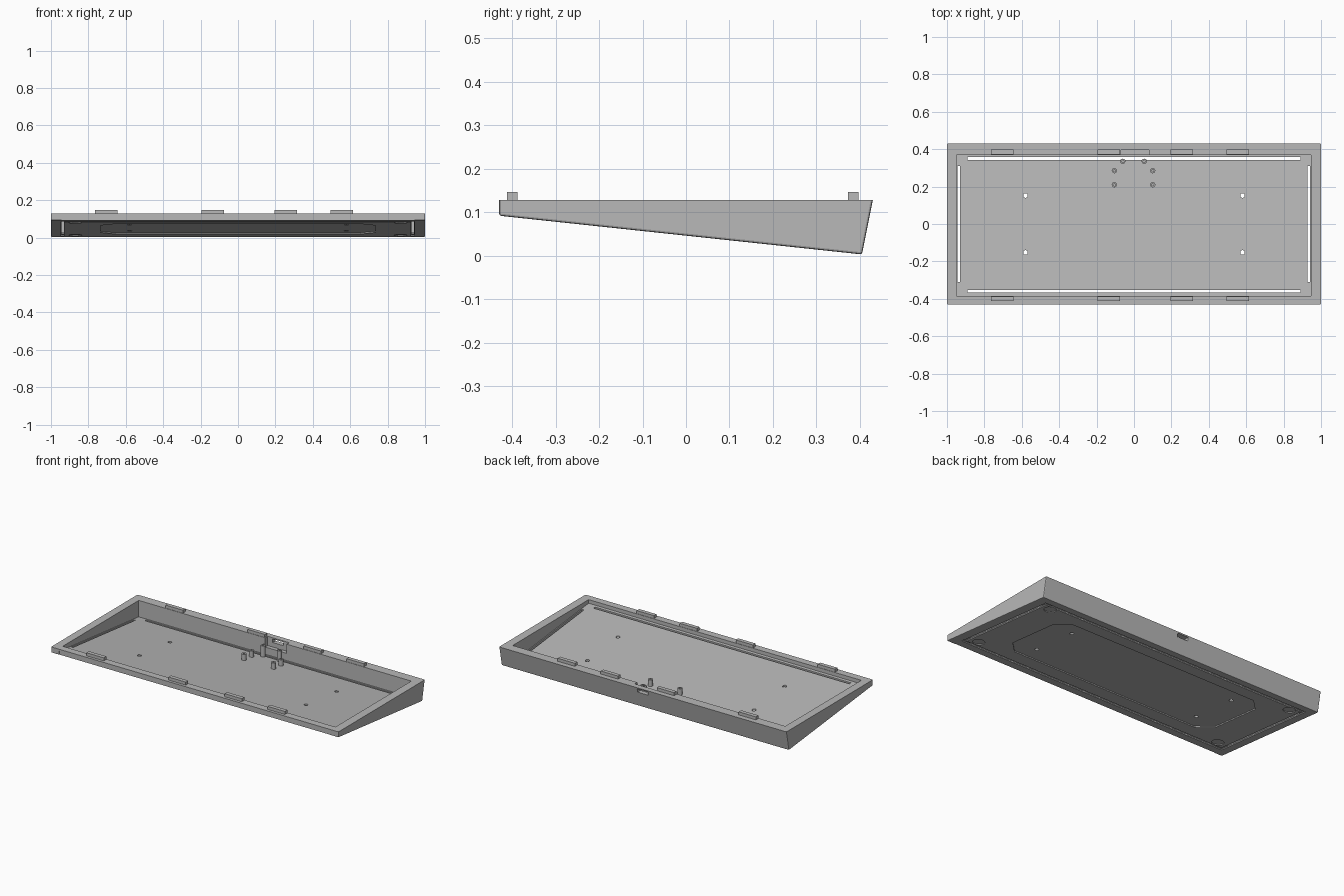
import bpy, bmesh, math

cube = bpy.data.objects.get("Cube")
if cube:
    bpy.data.objects.remove(cube, do_unlink=True)

grey = bpy.data.materials.new("mid_grey")
grey.use_nodes = True
colour = (0.48, 0.48, 0.48, 1)
grey.diffuse_color = colour
grey.node_tree.nodes["Principled BSDF"].inputs["Base Color"].default_value = colour

TOP = 0.128
FLOOR = 0.018


def under(y):
    """Height of the sloping underside at depth y."""
    return 0.092 - 0.1066 * (y + 0.43)


def flat(z):
    return lambda y: z


def slope(offset):
    return lambda y: under(y) + offset


def prism(name, outline, low, high):
    """Upright prism whose ends follow the height rules low and high."""
    bm = bmesh.new()
    a = [bm.verts.new((x, y, low(y))) for x, y in outline]
    b = [bm.verts.new((x, y, high(y))) for x, y in outline]
    bm.faces.new(a[::-1])
    bm.faces.new(b)
    n = len(a)
    for i in range(n):
        j = (i + 1) % n
        bm.faces.new((a[i], a[j], b[j], b[i]))
    bmesh.ops.recalc_face_normals(bm, faces=bm.faces)
    mesh = bpy.data.meshes.new(name)
    bm.to_mesh(mesh)
    bm.free()
    mesh.materials.append(grey)
    ob = bpy.data.objects.new(name, mesh)
    bpy.context.collection.objects.link(ob)
    return ob


def rect(x0, x1, y0, y1):
    return [(x0, y0), (x1, y0), (x1, y1), (x0, y1)]


def circle(x, y, r, n=24):
    return [(x + r * math.cos(math.tau * i / n), y + r * math.sin(math.tau * i / n))
            for i in range(n)]


def apply(ob, mod):
    bpy.context.view_layer.objects.active = ob
    bpy.ops.object.modifier_apply(modifier=mod.name)


def cut(ob, outline, low, high):
    cutter = prism("cutter", outline, low, high)
    cutter.hide_render = True
    mod = ob.modifiers.new("cut", "BOOLEAN")
    mod.operation = "DIFFERENCE"
    mod.solver = "EXACT"
    mod.object = cutter
    apply(ob, mod)
    bpy.data.objects.remove(cutter, do_unlink=True)


# Wedge body with a raked back wall and softened outer edges
body = prism("case_body", rect(-1, 1, -0.43, 0.43), slope(0), flat(TOP))
for v in body.data.vertices:
    if v.co.y > 0 and v.co.z < 0.1:
        v.co.y = 0.405
        v.co.z = under(0.405)
bm = bmesh.new()
bm.from_mesh(body.data)
edges = [e for e in bm.edges if any(v.co.z < TOP - 0.001 for v in e.verts)]
bmesh.ops.bevel(bm, geom=edges, offset=0.005, segments=2, profile=0.5, affect="EDGES")
bm.to_mesh(body.data)
bm.free()

# Open tray and port recess in the back wall
cut(body, rect(-0.95, 0.947, -0.385, 0.37), slope(FLOOR), flat(0.3))
cut(body, rect(-0.07, 0.08, 0.36, 0.395), flat(0.07), flat(0.3))
cut(body, rect(-0.035, 0.04, 0.38, 0.5), flat(0.098), flat(0.12))

# Shallow relief along the front wall
cut(body, rect(-0.945, 0.945, -0.5, -0.424), flat(0), flat(0.117))

# Groove around the underside
g = 0.009
for y in (-0.36, 0.35):
    cut(body, rect(-0.945, 0.945, y - g, y + g), slope(-0.1), slope(0.006))
for x in (-0.938, 0.934):
    cut(body, rect(x - g, x + g, -0.365, 0.355), slope(-0.1), slope(0.0061))

# Through slots along the four sides
for y in (-0.36, 0.35):
    cut(body, rect(-0.89, 0.89, y - 0.007, y + 0.007), slope(-0.1), slope(0.03))
for x in (-0.938, 0.934):
    cut(body, rect(x - 0.007, x + 0.007, -0.31, 0.31), slope(-0.1), slope(0.03))

# Chamfered recess under the middle
w, d, c = 0.735, 0.255, 0.08
octagon = [(-w + c, -d), (w - c, -d), (w, c - d), (w, d - c),
           (w - c, d), (c - w, d), (-w, d - c), (-w, c - d)]
cut(body, octagon, slope(-0.1), slope(0.007))

# Screw holes and foot recesses
for sx in (-1, 1):
    for sy in (-1, 1):
        cut(body, circle(0.58 * sx, 0.152 * sy, 0.012), slope(-0.1), slope(0.04))
        cut(body, circle(0.87 * sx, 0.31 * sy, 0.035), slope(-0.1), slope(0.005))

# Hollow mounting posts
posts = [(-0.105, 0.21, 0.04), (-0.105, 0.285, 0.04), (-0.06, 0.335, 0.07)]
for x, y, h in posts:
    for px in (x, -x - 0.005):
        top = under(y) + FLOOR + h
        post = prism("mounting_post", circle(px, y, 0.014), slope(FLOOR - 0.004), flat(top))
        cut(post, circle(px, y, 0.006, 16), flat(top - 0.03), flat(top + 0.1))

# Clips along the front and back rims
for x in (-0.705, -0.135, 0.255, 0.555):
    for name, y in (("front_clip", -0.4), ("back_clip", 0.385)):
        prism(name, rect(x - 0.06, x + 0.06, y - 0.0125, y + 0.0125),
              flat(TOP - 0.01), flat(0.147))
